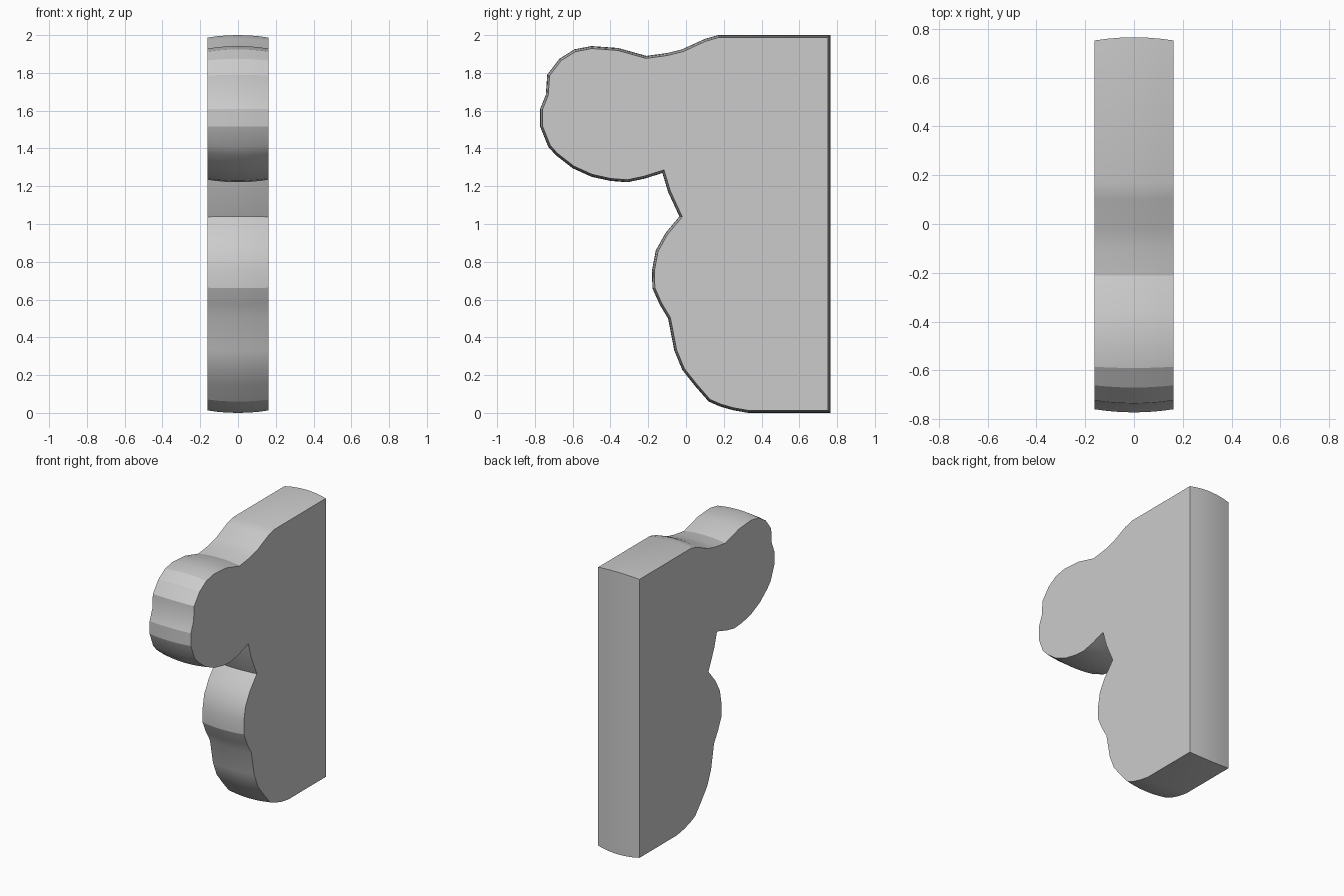
import bpy, bmesh, math
from mathutils import Vector

cube = bpy.data.objects.get("Cube")
if cube:
    bpy.data.objects.remove(cube, do_unlink=True)

# One plain grey for the whole bracket
grey = bpy.data.materials.new("plain grey")
grey.use_nodes = True
colour = (0.6, 0.6, 0.6, 1)
grey.diffuse_color = colour
grey.node_tree.nodes["Principled BSDF"].inputs["Base Color"].default_value = colour

HALF_WIDTH, BULGE, STRIPS = 0.162, 0.013, 6

# Outer outline in (y, z), anticlockwise from the top back corner
top_curve = [(.765, 2), (.17, 2), (.1, 1.98), (-.02, 1.925), (-.1, 1.905), (-.21, 1.89)]
upper_lobe = [(-.36, 1.932), (-.5, 1.942), (-.59, 1.925), (-.67, 1.875), (-.735, 1.79),
              (-.742, 1.685), (-.772, 1.61), (-.772, 1.515), (-.73, 1.41), (-.69, 1.365),
              (-.6, 1.295), (-.5, 1.25), (-.4, 1.228), (-.31, 1.221), (-.22, 1.24)]
notch = [(-.125, 1.27), (-.095, 1.17), (-.035, 1.04)]
lower_lobe = [(-.11, .95), (-.16, .86), (-.18, .755), (-.178, .66), (-.14, .575)]
foot = [(-.095, .5), (-.062, .33), (-.02, .228), (.05, .14), (.12, .06),
        (.18, .034), (.25, .014), (.33, 0), (.765, 0)]
outline = [Vector(p) for p in top_curve + upper_lobe + notch + lower_lobe + foot]


def inset(points, depth):
    """Move every outline edge inward by depth, with mitred corners."""
    result = []
    for i, p in enumerate(points):
        a = (p - points[i - 1]).normalized()
        b = (points[(i + 1) % len(points)] - p).normalized()
        na, nb = Vector((-a.y, a.x)), Vector((-b.y, b.x))
        result.append(p + (na + nb) * depth / (1 + na.dot(nb)))
    return result


# Bracket: the outline swept across the width with a gently bulged rim
bm = bmesh.new()
rings = []
for s in range(STRIPS + 1):
    t = 2 * s / STRIPS - 1
    ring = [bm.verts.new((t * HALF_WIDTH, p.x, p.y)) for p in inset(outline, BULGE * t * t)]
    rings.append(ring)
for near, far in zip(rings, rings[1:]):
    for i in range(len(near)):
        bm.faces.new((near[i - 1], near[i], far[i], far[i - 1]))
bm.faces.new(rings[0])
bm.faces.new(rings[-1])
bmesh.ops.recalc_face_normals(bm, faces=bm.faces)

mesh = bpy.data.meshes.new("bracket")
bm.to_mesh(mesh)
bm.free()
mesh.materials.append(grey)
bracket = bpy.data.objects.new("bracket", mesh)
bpy.context.collection.objects.link(bracket)
bpy.context.view_layer.objects.active = bracket
bracket.select_set(True)
bpy.ops.object.shade_smooth_by_angle(angle=math.radians(20))
